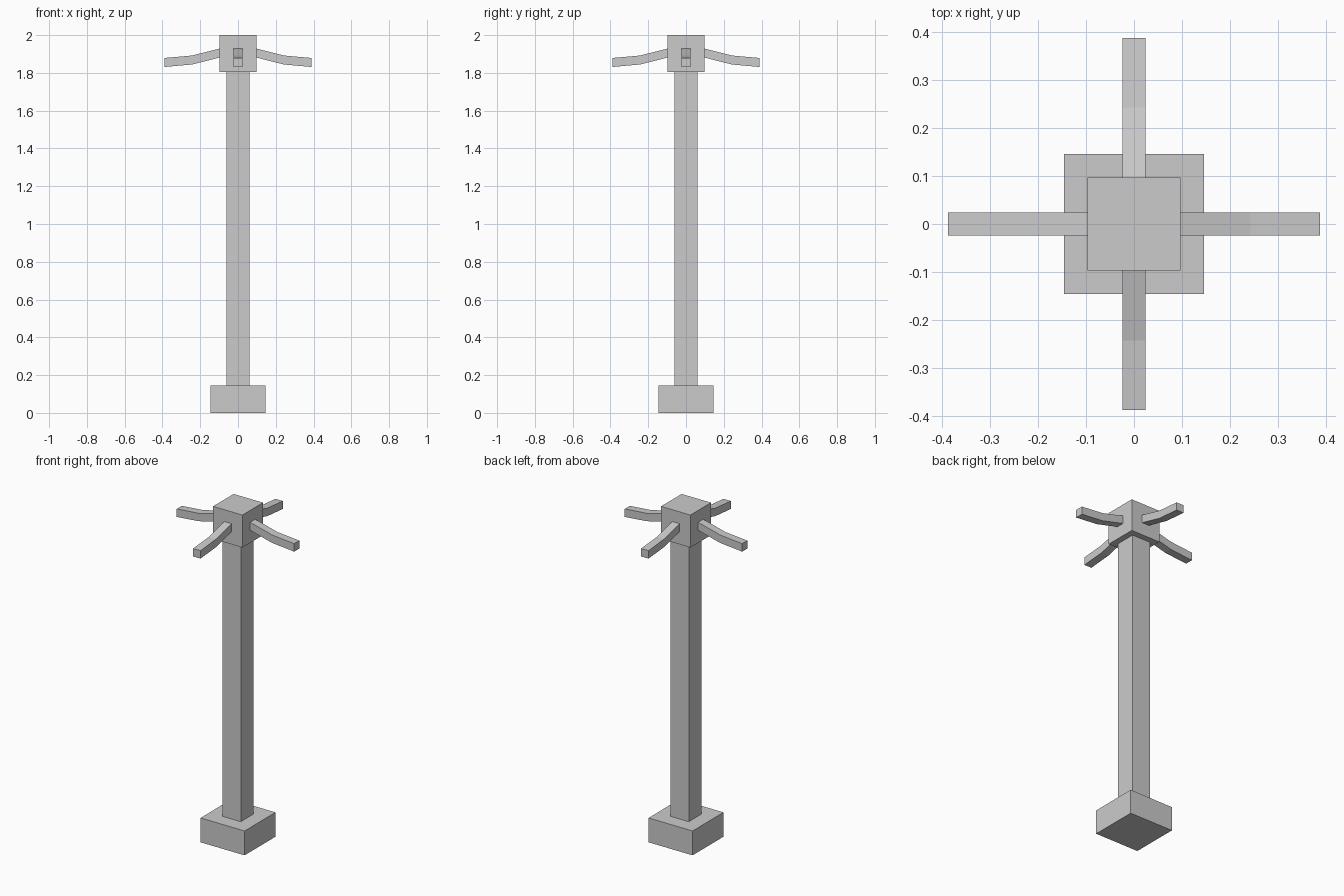
import bpy, bmesh, math
from mathutils import Matrix

if "Cube" in bpy.data.objects:
    bpy.data.objects.remove(bpy.data.objects["Cube"])


def new_object(name, bm):
    bmesh.ops.recalc_face_normals(bm, faces=bm.faces)
    mesh = bpy.data.meshes.new(name)
    bm.to_mesh(mesh)
    bm.free()
    obj = bpy.data.objects.new(name, mesh)
    bpy.context.collection.objects.link(obj)
    return obj


def block(name, half, z0, z1):
    bm = bmesh.new()
    bmesh.ops.create_cube(bm, size=1)
    bmesh.ops.scale(bm, vec=(2 * half, 2 * half, z1 - z0), verts=bm.verts)
    bmesh.ops.translate(bm, vec=(0, 0, (z0 + z1) / 2), verts=bm.verts)
    return new_object(name, bm)


def arm(name, angle):
    # Square section swept along a drooping two-segment path
    half, thick = 0.0242, 0.0475
    path = [(0.097, 1.929), (0.2425, 1.892), (0.388, 1.879)]
    bm = bmesh.new()
    rings = [[bm.verts.new((x, y, z)) for y, z in
              ((-half, top - thick), (half, top - thick), (half, top), (-half, top))]
             for x, top in path]
    for a, b in zip(rings, rings[1:]):
        for i in range(4):
            j = (i + 1) % 4
            bm.faces.new((a[i], a[j], b[j], b[i]))
    bm.faces.new(rings[0])
    bm.faces.new(rings[-1])
    bmesh.ops.transform(bm, matrix=Matrix.Rotation(angle, 4, 'Z'), verts=bm.verts)
    return new_object(name, bm)


# Base, post and head
block("base", 0.1455, 0.0, 0.1455)
block("post", 0.0606, 0.1455, 1.806)
block("head", 0.097, 1.806, 2.0)

# Four arms around the head
for i, side in enumerate(("right", "back", "left", "front")):
    arm(side + "_arm", i * math.pi / 2)
